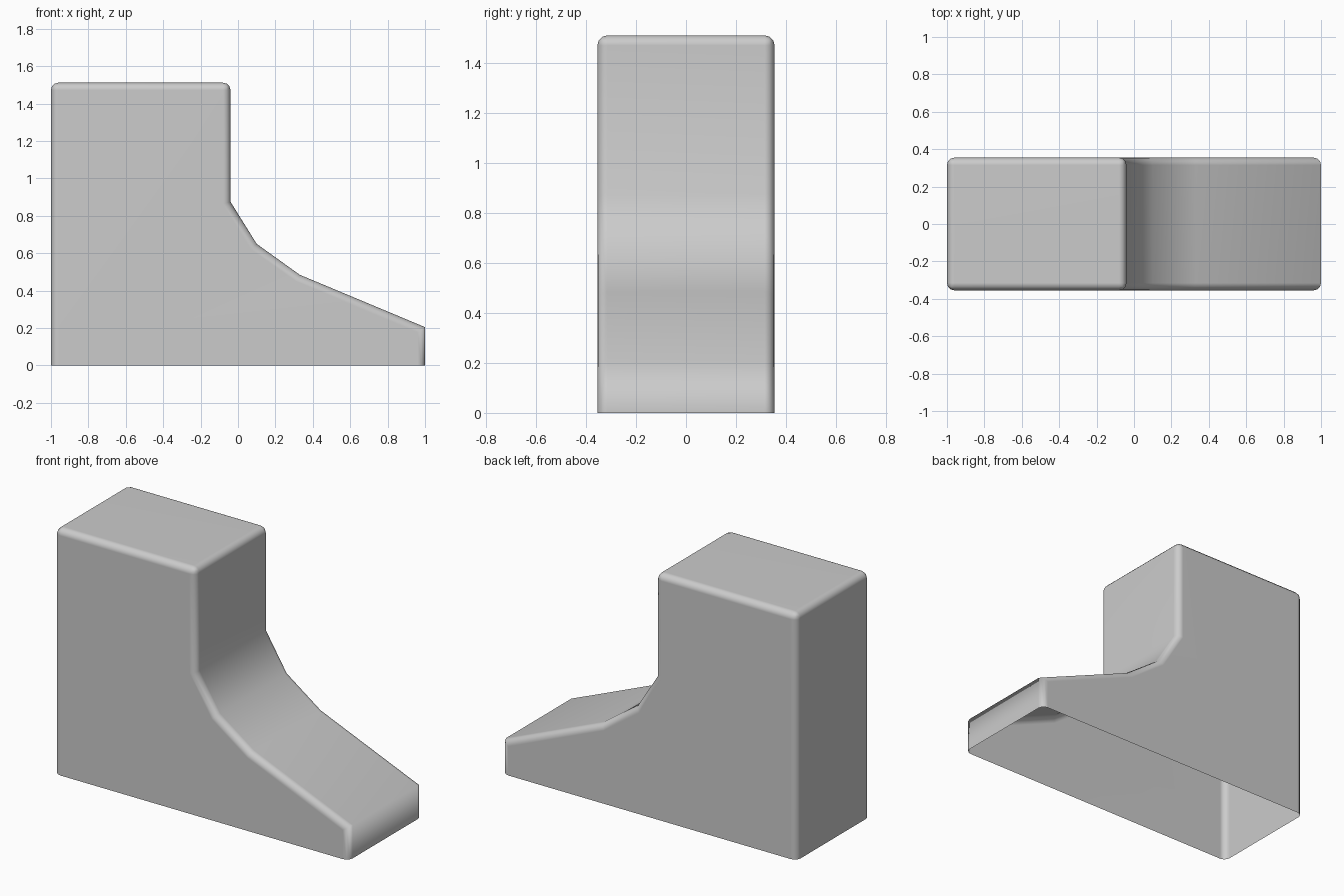
import bpy, bmesh
from math import radians

if "Cube" in bpy.data.objects:
    bpy.data.objects.remove(bpy.data.objects["Cube"])

HALF_WIDTH = 0.355
BEVEL = 0.04
# Side outline (x, z)
PROFILE = [(-1, 0), (1, 0), (1, 0.205), (0.33, 0.485), (0.10, 0.65),
           (-0.04, 0.875), (-0.04, 1.512), (-1, 1.512)]

# Extrude the outline across the width
bm = bmesh.new()
front = bm.faces.new([bm.verts.new((x, -HALF_WIDTH, z)) for x, z in PROFILE])
ext = bmesh.ops.extrude_face_region(bm, geom=[front], use_keep_orig=True)
moved = [v for v in ext["geom"] if isinstance(v, bmesh.types.BMVert)]
bmesh.ops.translate(bm, verts=moved, vec=(0, 2 * HALF_WIDTH, 0))
bmesh.ops.recalc_face_normals(bm, faces=bm.faces[:])


def is_rounded(edge):
    a, b = (v.co for v in edge.verts)
    if max(a.z, b.z) < 0.001:
        return False
    crosswise = abs(a.y - b.y) > 0.01
    return not crosswise or a.z > 1.5


# Round the side outline and the top edges
bmesh.ops.bevel(bm, geom=[e for e in bm.edges if is_rounded(e)], offset=BEVEL,
                segments=3, profile=0.5, affect='EDGES', clamp_overlap=True)

# Open underside
bottom = [f for f in bm.faces if all(v.co.z < 0.001 for v in f.verts)]
bmesh.ops.delete(bm, geom=bottom, context='FACES')

mesh = bpy.data.meshes.new("boot_shaped_shell")
bm.to_mesh(mesh)
bm.free()
shell = bpy.data.objects.new("boot_shaped_shell", mesh)
bpy.context.collection.objects.link(shell)

# Smooth shading
bpy.context.view_layer.objects.active = shell
shell.select_set(True)
bpy.ops.object.shade_smooth_by_angle(angle=radians(80))
normals = shell.modifiers.new("even_normals", 'WEIGHTED_NORMAL')
normals.keep_sharp = True
